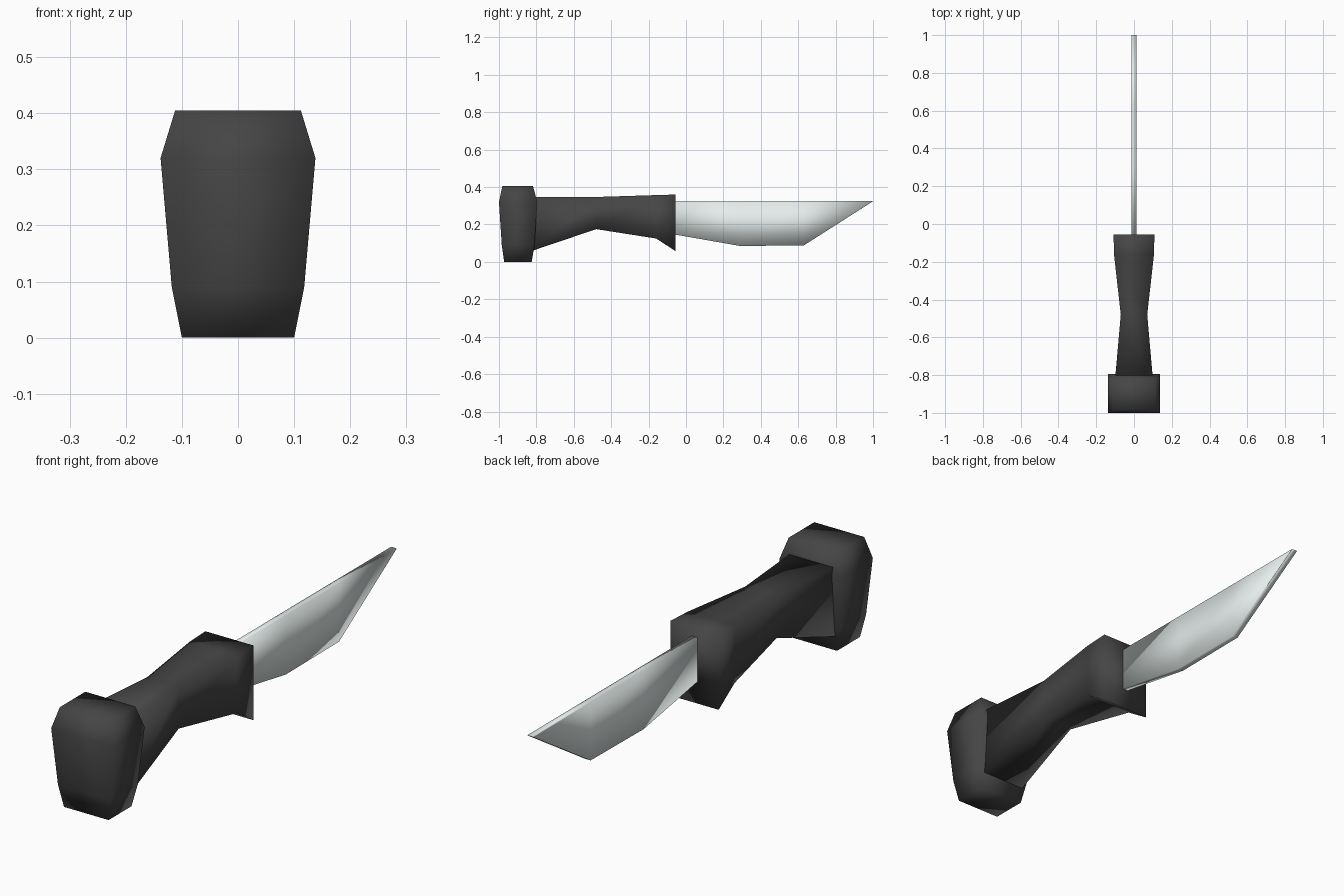
import bpy, bmesh

if "Cube" in bpy.data.objects:
    bpy.data.objects.remove(bpy.data.objects["Cube"])


def material(name, rgb):
    m = bpy.data.materials.new(name)
    m.diffuse_color = (*rgb, 1)
    m.use_nodes = True
    m.node_tree.nodes["Principled BSDF"].inputs["Base Color"].default_value = m.diffuse_color
    return m


def finish(name, bm, mat):
    bmesh.ops.recalc_face_normals(bm, faces=bm.faces)
    for f in bm.faces:
        f.smooth = True
    me = bpy.data.meshes.new(name)
    bm.to_mesh(me)
    bm.free()
    me.materials.append(mat)
    ob = bpy.data.objects.new(name, me)
    bpy.context.collection.objects.link(ob)
    return ob


def loft(name, rings, mat):
    """Skin a closed solid through four-cornered rings."""
    bm = bmesh.new()
    loops = [[bm.verts.new(p) for p in ring] for ring in rings]
    for a, b in zip(loops, loops[1:]):
        for i in range(4):
            j = (i + 1) % 4
            bm.faces.new((a[i], a[j], b[j], b[i]))
    bm.faces.new(loops[0])
    bm.faces.new(loops[-1])
    return finish(name, bm, mat)


def ring_y(y, w, z0, z1):
    return [(-w, y, z0), (w, y, z0), (w, y, z1), (-w, y, z1)]


def ring_z(z, w, y0, y1):
    return [(-w, y0, z), (w, y0, z), (w, y1, z), (-w, y1, z)]


black = material("dark_grip", (0.06, 0.06, 0.06))
steel = material("steel", (0.78, 0.84, 0.83))

# Pommel: stacked rectangles, widest near the top
loft("pommel", [ring_z(0, 0.10, -0.972, -0.825),
                ring_z(0.09, 0.118, -0.985, -0.81),
                ring_z(0.32, 0.138, -1.0, -0.795),
                ring_z(0.405, 0.112, -0.982, -0.818)], black)

# Waisted grip flaring into the finger guard
loft("grip", [ring_y(-0.82, 0.10, 0.06, 0.347),
              ring_y(-0.48, 0.07, 0.175, 0.347),
              ring_y(-0.16, 0.106, 0.125, 0.357),
              ring_y(-0.055, 0.108, 0.057, 0.36)], black)

# Blade: straight spine, bellied edge, slanted point
bottom = [(-0.07, 0.148), (0.29, 0.085), (0.63, 0.088), (0.995, 0.321)]
spine_y = [-0.07, 0.29, 0.63, 1.0]
loft("blade", [[(-0.013, y, z), (0.012, y, z), (0.012, ty, 0.325), (-0.013, ty, 0.325)]
               for (y, z), ty in zip(bottom, spine_y)], steel)
